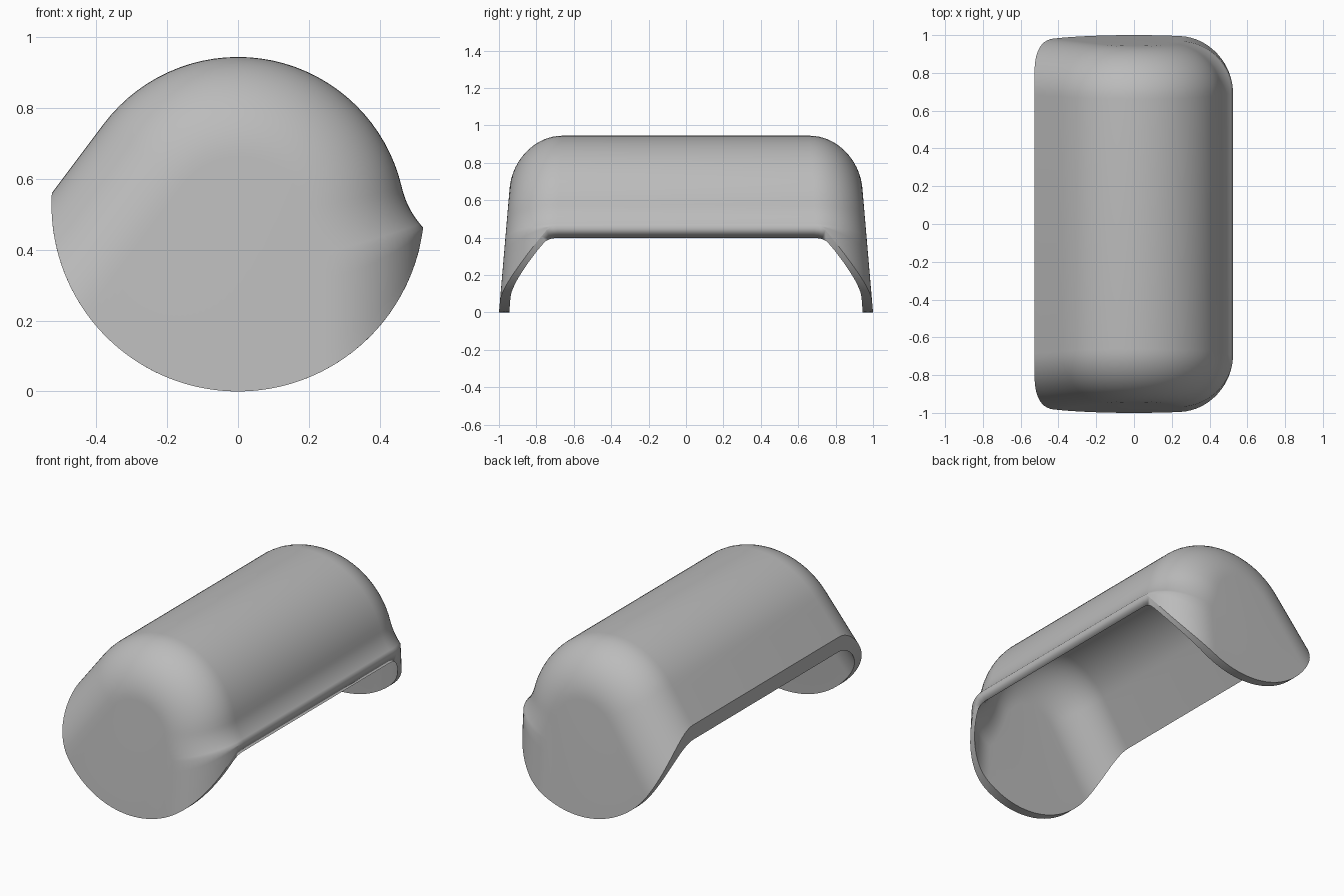
import bpy, bmesh
from math import sin, cos, radians, sqrt, atan2, pi

if "Cube" in bpy.data.objects:
    bpy.data.objects.remove(bpy.data.objects["Cube"])

TRIM_R = 0.527          # round trim outline seen along the length
CROWN_R, CROWN_Z = 0.475, 0.47
FILLET, WALL, DRAFT = 0.28, 0.055, 0.0857
LEAN, FLARE_START, FLARE_R = 143.1, 13, 0.25


def trim_z(x):
    """Height of the lower half of the trim circle."""
    return TRIM_R - sqrt(max(TRIM_R ** 2 - x * x, 0))


def inside(x, z):
    return x * x + (z - TRIM_R) ** 2 < TRIM_R ** 2


def lerp(a, b, n):
    return [(a[0] + (b[0] - a[0]) * i / n, a[1] + (b[1] - a[1]) * i / n)
            for i in range(n + 1)]


def section(inset, flank):
    """Open cross-section: sloped flank, round crown, flared skirt."""
    r = CROWN_R - inset
    a = radians(LEAN)
    top = (r * cos(a), CROWN_Z + r * sin(a))
    # sloped flank runs down along the tangent until it meets the trim circle
    dx, dz = -sin(a), cos(a)
    b = top[0] * dx + (top[1] - TRIM_R) * dz
    c = top[0] ** 2 + (top[1] - TRIM_R) ** 2 - TRIM_R ** 2
    run = -b + sqrt(b * b - c)
    pts = lerp((top[0] + dx * run, top[1] + dz * run), top, 5)
    # crown
    for i in range(1, 33):
        t = radians(LEAN + (FLARE_START - LEAN) * i / 32)
        pts.append((r * cos(t), CROWN_Z + r * sin(t)))
    # concave flare
    s, fr = radians(FLARE_START), FLARE_R + inset
    x0, z0 = pts[-1]

    def flare(u):
        return (x0 + fr * (cos(s) - cos(u)), z0 - fr * (sin(u) - sin(s)))

    u = s
    while u < radians(65) and flare(u)[0] < flank and inside(*flare(u)):
        u += 0.002
    pts += [flare(s + (u - s) * i / 8) for i in range(1, 9)]
    # skirt drops to the trim circle
    x, z = pts[-1]
    return pts + lerp((x, z), (x, min(z, trim_z(x))), 5)[1:]


def bottom_arc(first, last, n):
    """Trim circle from one section end to the other, under the end wall."""
    a = atan2(first[1] - TRIM_R, first[0]) % (2 * pi)
    b = atan2(last[1] - TRIM_R, last[0]) % (2 * pi)
    return [(TRIM_R * cos(a + (b - a) * i / (n - 1)),
             TRIM_R + TRIM_R * sin(a + (b - a) * i / (n - 1))) for i in range(n)]


def skin(bm, wall, radius, flank):
    """Rows of vertices from the front wall, over the length, to the back wall."""
    half = []
    steps = 16
    for i in range(steps + 1):
        phi = pi / 2 * i / steps
        d = radius * (1 - cos(phi))
        half.append((1 - wall - radius + radius * sin(phi), section(wall + d, flank - d)))
    y, edge = half[-1]
    half.append((y, bottom_arc(edge[0], edge[-1], len(edge))))
    rows = [(-y, p) for y, p in reversed(half)] + half
    return [[bm.verts.new((x, y * (1 - DRAFT * z), z)) for x, z in pts] for y, pts in rows]


def border(rows):
    return (rows[0] + [r[-1] for r in rows[1:]] + rows[-1][-2::-1]
            + [r[0] for r in rows[-2:0:-1]])


bm = bmesh.new()
outer = skin(bm, 0, FILLET, 0.525)
inner = skin(bm, WALL, 0.24, 0.517)
for rows in (outer, inner):
    for a, b in zip(rows, rows[1:]):
        for i in range(len(a) - 1):
            bm.faces.new((a[i], a[i + 1], b[i + 1], b[i]))
# rim joins the two skins with crisp edges
lo, li = border(outer), border(inner)
for i in range(len(lo)):
    j = (i + 1) % len(lo)
    bm.faces.new((lo[i], lo[j], li[j], li[i]))
    for loop in (lo, li):
        bm.edges.get((loop[i], loop[j])).smooth = False
bmesh.ops.remove_doubles(bm, verts=bm.verts, dist=0.0004)
bmesh.ops.recalc_face_normals(bm, faces=bm.faces)
for f in bm.faces:
    f.smooth = True

mesh = bpy.data.meshes.new("curved_cover")
bm.to_mesh(mesh)
bm.free()
cover = bpy.data.objects.new("curved_cover", mesh)
bpy.context.collection.objects.link(cover)

grey = bpy.data.materials.new("plain_grey")
grey.use_nodes = True
grey.diffuse_color = (0.5, 0.5, 0.5, 1)
grey.node_tree.nodes["Principled BSDF"].inputs["Base Color"].default_value = (0.5, 0.5, 0.5, 1)
mesh.materials.append(grey)
